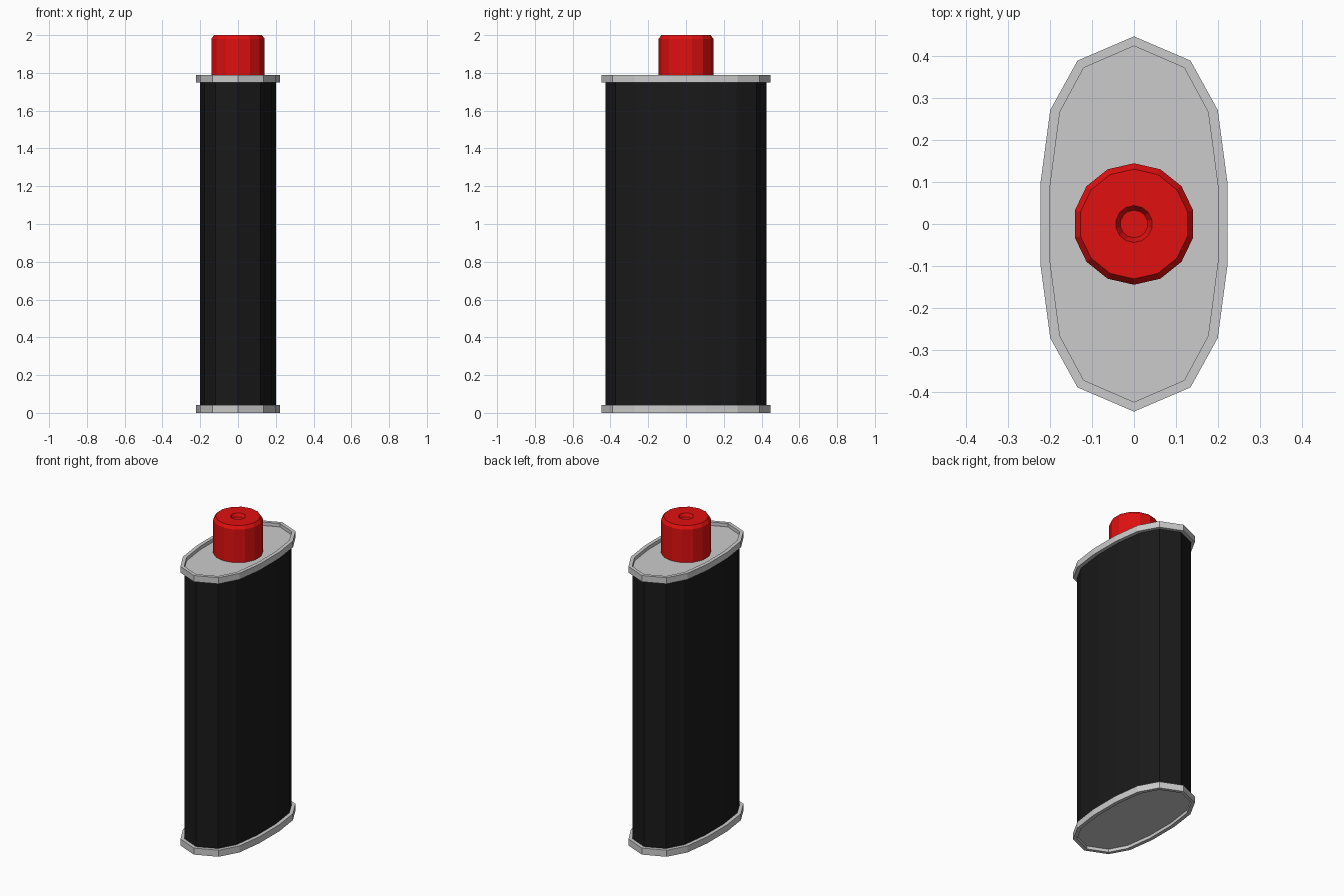
import bpy, bmesh, math

if "Cube" in bpy.data.objects:
    bpy.data.objects.remove(bpy.data.objects["Cube"])

# Quarter outlines of the 14-sided oval (rim edge and body edge)
OUTER = [(0, 0.448), (0.135, 0.39), (0.2, 0.272), (0.223, 0.1)]
INNER = [(0, 0.425), (0.12, 0.373), (0.177, 0.267), (0.2, 0.093)]


def oval(quarter):
    right = quarter + [(x, -y) for x, y in reversed(quarter)]
    return right + [(-x, y) for x, y in reversed(right[1:-1])]


def circle(r, n=14):
    return [(r * math.sin(2 * math.pi * i / n), r * math.cos(2 * math.pi * i / n)) for i in range(n)]


def material(name, color):
    m = bpy.data.materials.new(name)
    m.diffuse_color = color
    m.use_nodes = True
    m.node_tree.nodes["Principled BSDF"].inputs["Base Color"].default_value = m.diffuse_color
    return m


def loft(name, sections, mat=None):
    """Skin a stack of (outline, z) sections and close both ends."""
    bm = bmesh.new()
    rings = [[bm.verts.new((x, y, z)) for x, y in pts] for pts, z in sections]
    for a, b in zip(rings, rings[1:]):
        n = len(a)
        for i in range(n):
            j = (i + 1) % n
            bm.faces.new((a[i], a[j], b[j], b[i]))
    bm.faces.new(rings[0])
    bm.faces.new(rings[-1])
    bmesh.ops.recalc_face_normals(bm, faces=bm.faces)
    mesh = bpy.data.meshes.new(name)
    bm.to_mesh(mesh)
    bm.free()
    ob = bpy.data.objects.new(name, mesh)
    bpy.context.collection.objects.link(ob)
    if mat:
        mesh.materials.append(mat)
    return ob


black = material("black", (0.01, 0.01, 0.01, 1))
red = material("red", (0.75, 0.005, 0.005, 1))
outer, inner = oval(OUTER), oval(INNER)

# Can body between the two end plates
loft("can_body", [(inner, 0.03), (inner, 1.76)], black)

# End plates, each with a raised lip around a shallow recess
loft("bottom_plate", [(inner, 0.02), (inner, 0), (outer, 0), (outer, 0.042), (inner, 0.042)])
loft("top_plate", [(inner, 1.75), (outer, 1.75), (outer, 1.79), (inner, 1.79), (inner, 1.768)])

# Screw cap with chamfered top edge and a small central dimple
loft("cap", [(circle(0.145), 1.766), (circle(0.145), 1.98), (circle(0.131), 2.0),
             (circle(0.044), 2.0), (circle(0.033), 1.98)], red)
